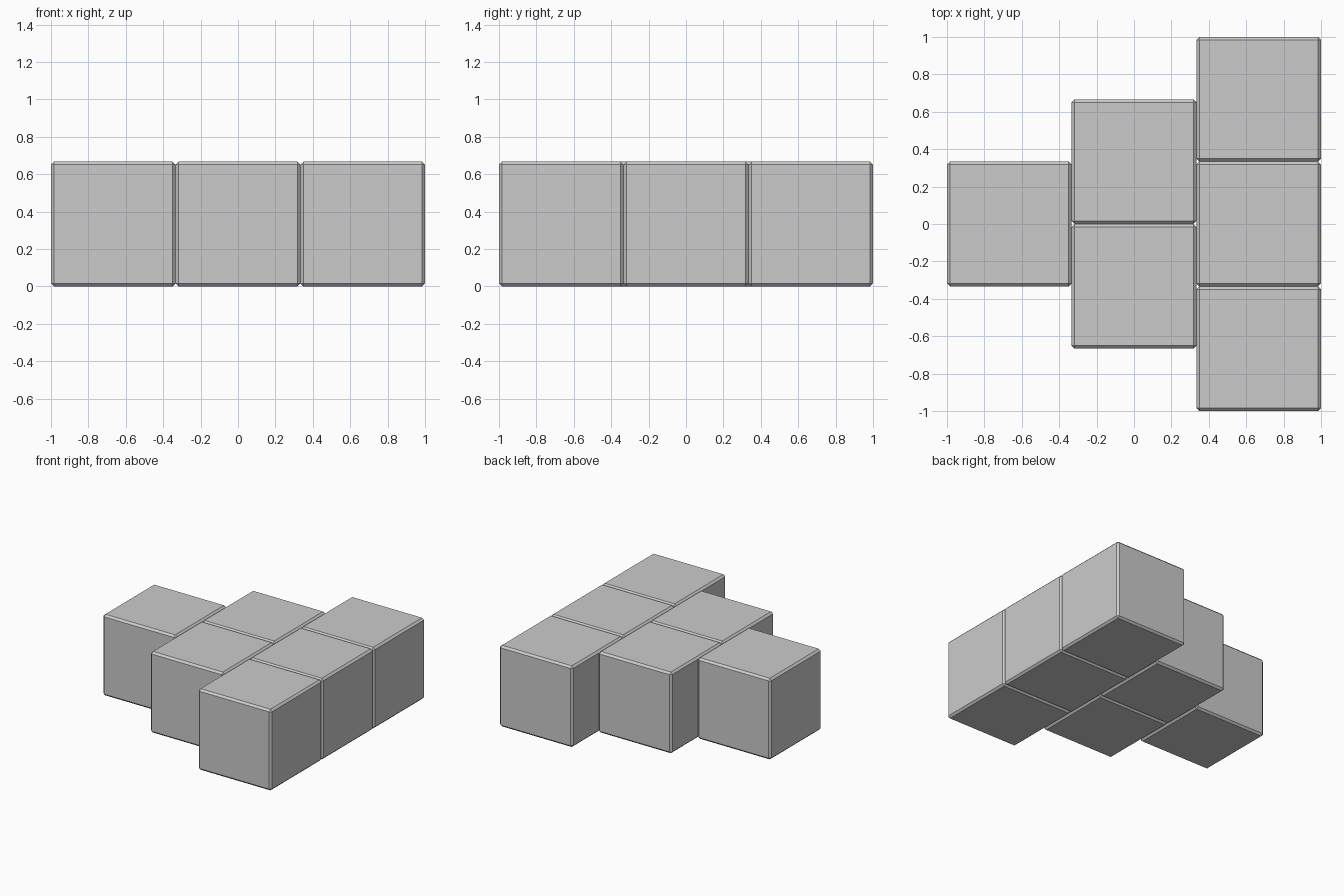
import bpy

if "Cube" in bpy.data.objects:
    bpy.data.objects.remove(bpy.data.objects["Cube"])

S = 2 / 3        # block side
BEVEL = 0.016    # chamfer width


def block(name, x, y):
    bpy.ops.mesh.primitive_cube_add(size=S, location=(x, y, S / 2))
    ob = bpy.context.object
    ob.name = name
    mod = ob.modifiers.new("chamfer", 'BEVEL')
    mod.width = BEVEL
    mod.segments = 1
    return ob


# Triangular layout: rows of one, two and three blocks
for row in range(3):
    for i in range(row + 1):
        block(f"block_row{row + 1}_{i + 1}", (row - 1) * S, (i - row / 2) * S)
